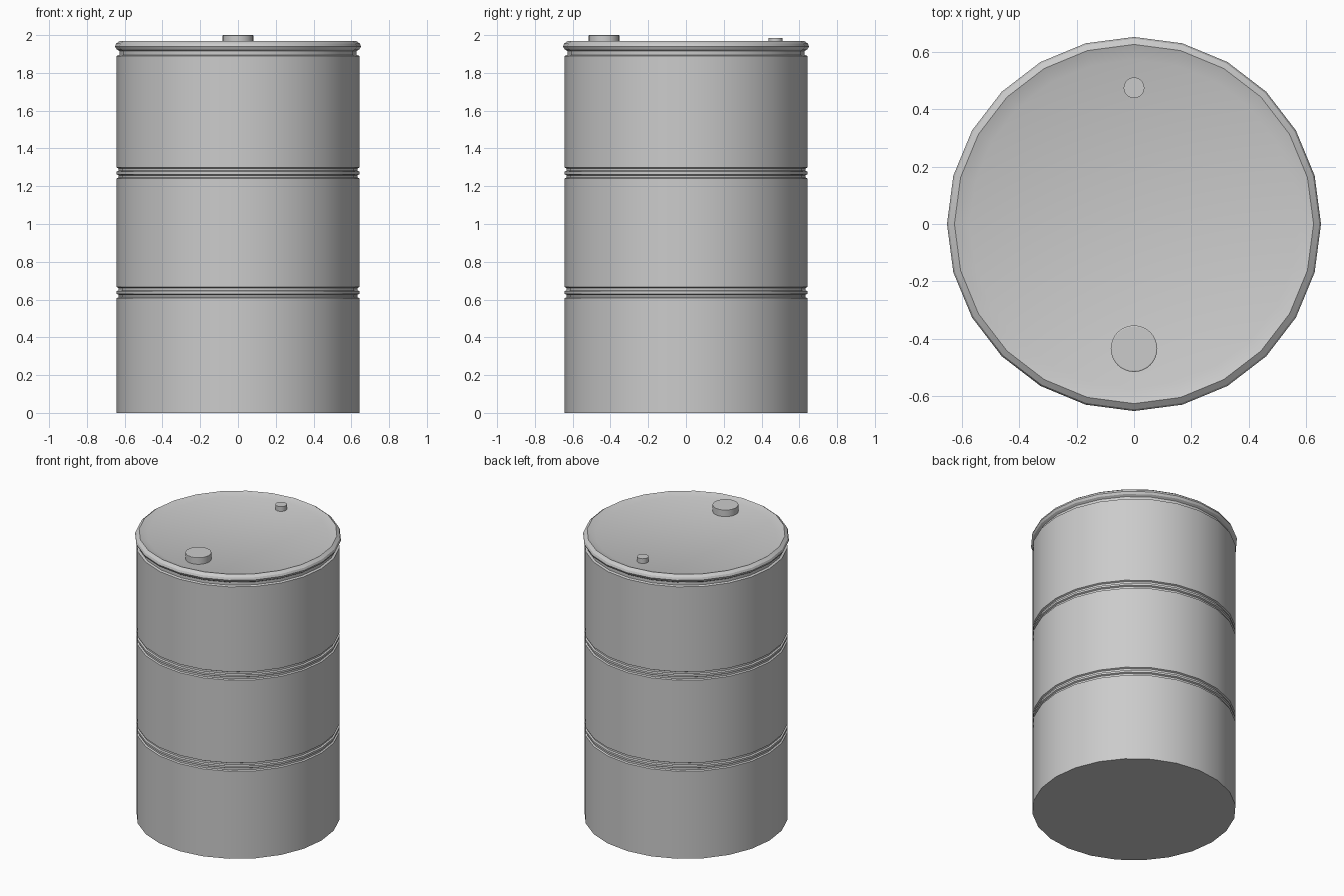
import bpy, bmesh
from math import cos, sin, pi, radians

if "Cube" in bpy.data.objects:
    bpy.data.objects.remove(bpy.data.objects["Cube"])


def lathe(name, profile, sides, centre=(0, 0)):
    """Spin a list of (radius, z) points round a vertical axis and cap both ends."""
    bm = bmesh.new()
    rings = []
    for r, z in profile:
        rings.append([bm.verts.new((centre[0] + r * cos(2 * pi * i / sides),
                                    centre[1] + r * sin(2 * pi * i / sides), z))
                      for i in range(sides)])
    for a, b in zip(rings, rings[1:]):
        for i in range(sides):
            j = (i + 1) % sides
            bm.faces.new((a[i], a[j], b[j], b[i]))
    bm.faces.new(rings[0][::-1])
    bm.faces.new(rings[-1])
    mesh = bpy.data.meshes.new(name)
    bm.to_mesh(mesh)
    bm.free()
    obj = bpy.data.objects.new(name, mesh)
    bpy.context.collection.objects.link(obj)
    bpy.ops.object.select_all(action='DESELECT')
    obj.select_set(True)
    bpy.context.view_layer.objects.active = obj
    bpy.ops.object.shade_smooth_by_angle(angle=radians(25))
    return obj


R = 0.642


def double_groove(z):
    """Two shallow grooves with a ridge between them."""
    d = 0.632
    return [(R, z - 0.029), (d, z - 0.024), (d, z - 0.012), (R, z - 0.007),
            (R, z + 0.007), (d, z + 0.012), (d, z + 0.024), (R, z + 0.029)]


# Drum shell: wall, two hoop bands, neck, rolled rim and recessed lid
shell = [(R, 0.0)] + double_groove(0.637) + double_groove(1.27)
shell += [(R, 1.89), (0.627, 1.895), (0.627, 1.915),
          (0.643, 1.925), (0.651, 1.94), (0.645, 1.955),
          (0.625, 1.97), (0.572, 1.952)]
lathe("drum_shell", shell, 24)

# Bungs on the lid
lathe("large_bung", [(0.081, 1.945), (0.081, 1.998), (0.077, 2.0)], 32, (0, -0.434))
lathe("small_bung", [(0.036, 1.945), (0.036, 1.985)], 32, (0, 0.474))
